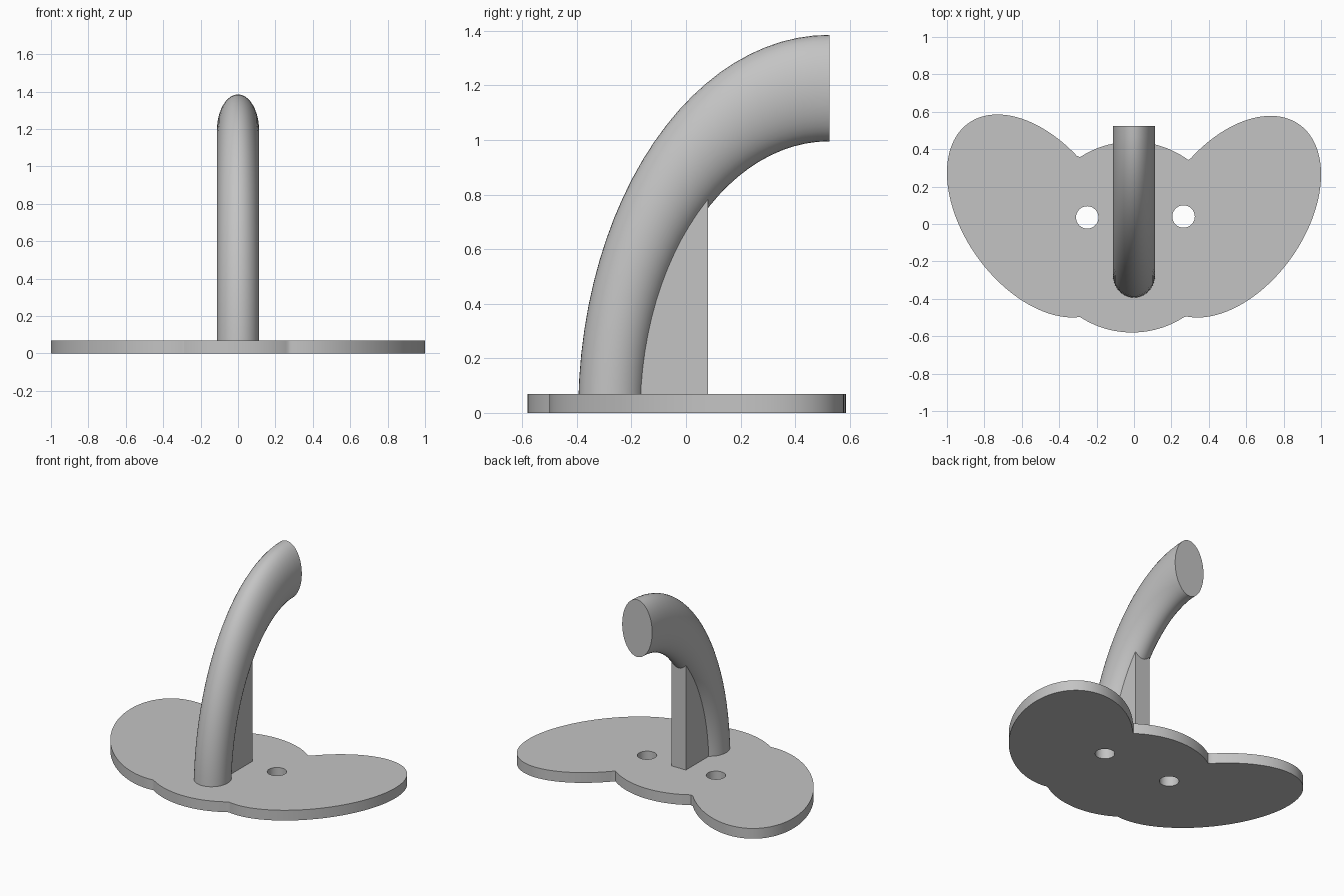
import bpy, bmesh
from math import sin, cos, pi, sqrt, atan2, radians

cube = bpy.data.objects.get("Cube")
if cube:
    bpy.data.objects.remove(cube, do_unlink=True)

grey = bpy.data.materials.new("plain grey")
grey.use_nodes = True
grey.diffuse_color = (0.55, 0.55, 0.55, 1)
grey.node_tree.nodes["Principled BSDF"].inputs["Base Color"].default_value = grey.diffuse_color


def add_part(name, bm):
    """Clean the mesh, link it and shade it with sharp edges kept."""
    bmesh.ops.remove_doubles(bm, verts=bm.verts, dist=0.0001)
    bmesh.ops.recalc_face_normals(bm, faces=bm.faces)
    mesh = bpy.data.meshes.new(name)
    bm.to_mesh(mesh)
    bm.free()
    mesh.materials.clear()
    mesh.materials.append(grey)
    obj = bpy.data.objects.new(name, mesh)
    bpy.context.collection.objects.link(obj)
    bpy.ops.object.select_all(action="DESELECT")
    obj.select_set(True)
    bpy.context.view_layer.objects.active = obj
    bpy.ops.object.shade_smooth_by_angle(angle=radians(30))
    return obj


# Base plate: outline of three overlapping ellipses
# each is centre x, centre y, half width, half depth, slant
LOBES = [(-0.53, 0.043, 0.47, 0.5425, -0.1085),
         (0.535, 0.039, 0.465, 0.539, 0.105),
         (-0.01, -0.07, 0.51, 0.51, 0)]
THICK = 0.07


def ellipse(lobe, count):
    cx, cy, hx, hy, s = lobe
    k = s / hx
    return [(cx + hx * cos(t), cy + k * cos(t) + sqrt(hy * hy - k * k) * sin(t))
            for t in (2 * pi * i / count for i in range(count))]


def inside(p, lobe):
    cx, cy, hx, hy, s = lobe
    u = (p[0] - cx) / hx
    v = (p[1] - cy - s * u / hx) / sqrt(hy * hy - (s / hx) ** 2)
    return u * u + v * v < 1


outline = [p for lobe in LOBES for p in ellipse(lobe, 240)
           if not any(inside(p, other) for other in LOBES if other is not lobe)]
outline.sort(key=lambda p: atan2(p[1] + 0.1, p[0]))
holes = [ellipse((x, y, 0.06, 0.06, 0), 32) for x, y in ((-0.25, 0.035), (0.265, 0.04))]

curve = bpy.data.curves.new("plate_outline", "CURVE")
curve.dimensions = "2D"
curve.fill_mode = "BOTH"
curve.extrude = THICK / 2
for loop in [outline] + holes:
    spline = curve.splines.new("POLY")
    spline.points.add(len(loop) - 1)
    for point, (x, y) in zip(spline.points, loop):
        point.co = (x, y, 0, 1)
    spline.use_cyclic_u = True
helper = bpy.data.objects.new("plate_outline", curve)
bpy.context.collection.objects.link(helper)
bpy.context.view_layer.update()
solid = bpy.data.meshes.new_from_object(
    helper.evaluated_get(bpy.context.evaluated_depsgraph_get()))
bm = bmesh.new()
bm.from_mesh(solid)
bpy.data.objects.remove(helper, do_unlink=True)
bmesh.ops.translate(bm, verts=bm.verts, vec=(0, 0, THICK / 2))
add_part("base_plate", bm)

# Curved arm: elliptical sections between an outer and an inner quarter ellipse
END_Y, STEPS, SIDES = 0.525, 24, 40
bm = bmesh.new()
rings = []
for i in range(STEPS + 1):
    t = 0.03 + (pi / 2 - 0.03) * i / STEPS
    outer = (END_Y - 0.92 * cos(t), 1.385 * sin(t))
    inner = (END_Y - 0.677 * cos(t), 0.995 * sin(t))
    mid = [(a + b) / 2 for a, b in zip(outer, inner)]
    half = [(a - b) / 2 for a, b in zip(outer, inner)]
    rings.append([bm.verts.new((0.113 * sin(a), mid[0] + half[0] * cos(a),
                                mid[1] + half[1] * cos(a)))
                  for a in (2 * pi * j / SIDES for j in range(SIDES))])
for low, high in zip(rings, rings[1:]):
    for j in range(SIDES):
        k = (j + 1) % SIDES
        bm.faces.new((low[j], low[k], high[k], high[j]))
bm.faces.new(rings[0])
bm.faces.new(rings[-1])
add_part("curved_arm", bm)

# Support rib: side profile extruded across, its top buried in the arm
bm = bmesh.new()
profile = [(-0.2, 0.05), (0.08, 0.05), (0.08, 0.85), (-0.2, 0.35)]
face = bm.faces.new([bm.verts.new((-0.055, y, z)) for y, z in profile])
side = bmesh.ops.extrude_face_region(bm, geom=[face])
bmesh.ops.translate(bm, vec=(0.11, 0, 0),
                    verts=[g for g in side["geom"] if isinstance(g, bmesh.types.BMVert)])
add_part("support_rib", bm)
